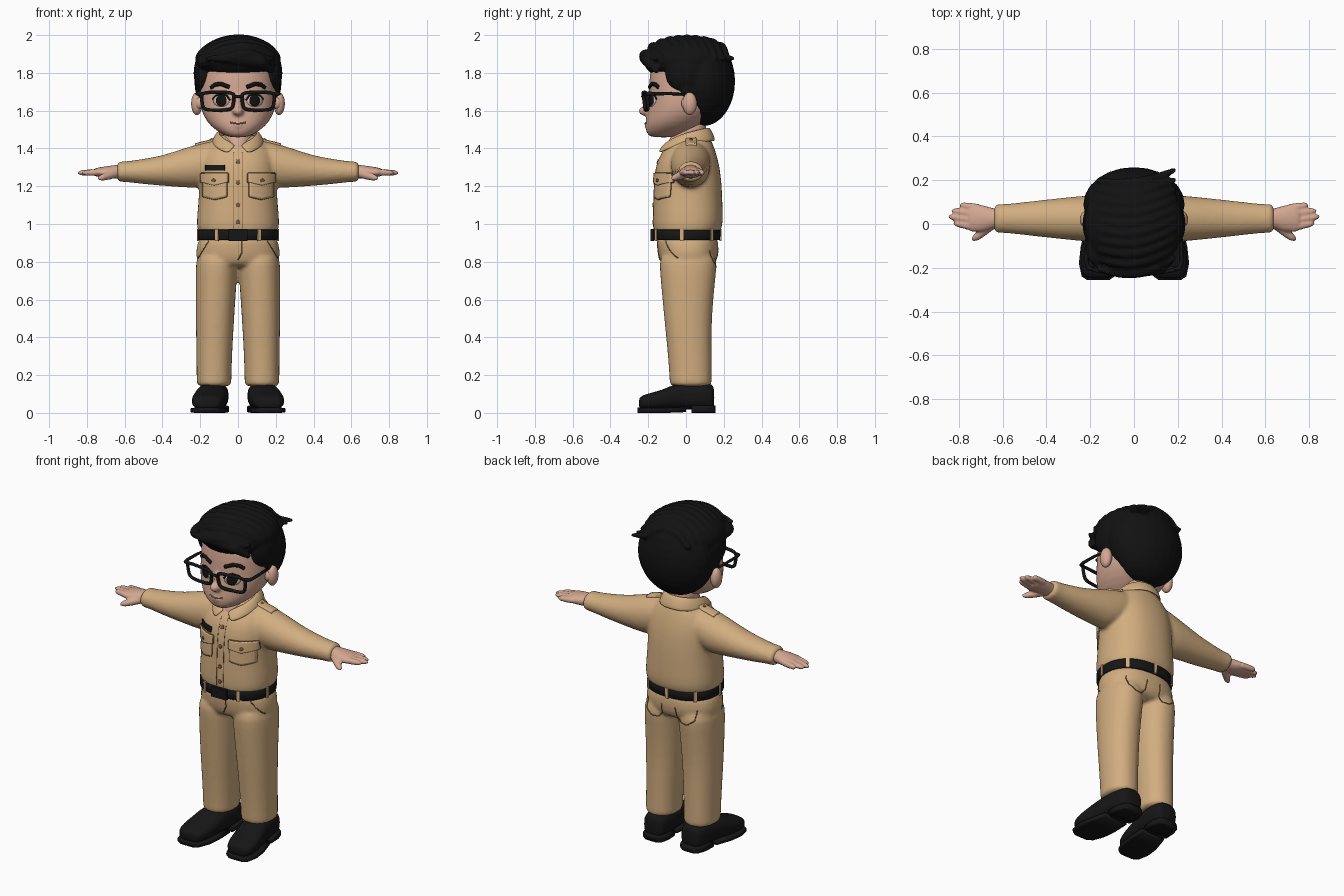
import bpy, bmesh, math
from mathutils import Vector, Matrix
from mathutils.bvhtree import BVHTree

if "Cube" in bpy.data.objects:
    bpy.data.objects.remove(bpy.data.objects["Cube"])


def material(name, rgb):
    m = bpy.data.materials.new(name)
    m.diffuse_color = (*rgb, 1)
    m.use_nodes = True
    m.node_tree.nodes["Principled BSDF"].inputs["Base Color"].default_value = m.diffuse_color
    return m


TAN = material("khaki cloth", (0.64, 0.42, 0.215))
SKIN = material("skin", (0.66, 0.39, 0.29))
HAIR = material("black hair", (0.006, 0.006, 0.006))
LEATHER = material("black leather", (0.008, 0.008, 0.008))
SEAM = material("brown seam", (0.2, 0.115, 0.05))
WHITE = material("eye white", (0.62, 0.5, 0.43))
LIP = material("lip", (0.4, 0.17, 0.13))


def loft(bm, axis, rings, n=28, p=2.0):
    """Closed skin through rings (t, c1, c2, r1, r2) along an axis."""
    prev = first = None
    for t, c1, c2, r1, r2 in rings:
        loop = []
        for i in range(n):
            a = 2 * math.pi * i / n
            u, v = [math.copysign(abs(k) ** (2 / p), k) for k in (math.cos(a), math.sin(a))]
            u, v = c1 + r1 * u, c2 + r2 * v
            loop.append(bm.verts.new({'x': (t, u, v), 'y': (u, t, v), 'z': (u, v, t)}[axis]))
        if prev:
            for i in range(n):
                bm.faces.new((prev[i], prev[(i + 1) % n], loop[(i + 1) % n], loop[i]))
        else:
            first = loop
        prev = loop
    bm.faces.new(first)
    bm.faces.new(prev)


def ball(bm, c, r):
    bmesh.ops.create_uvsphere(bm, u_segments=24, v_segments=16, radius=1,
                              matrix=Matrix.Translation(c) @ Matrix.Diagonal((*r, 1)))


def box(bm, c, s, rz=0):
    bmesh.ops.create_cube(bm, size=1, matrix=Matrix.Translation(c) @ Matrix.Rotation(rz, 4, 'Z') @ Matrix.Diagonal((*s, 1)))


def tube(bm, pts, radii, cyclic=False):
    """Round tube through points, added to the bmesh."""
    cu = bpy.data.curves.new("path", 'CURVE')
    cu.dimensions, cu.bevel_depth, cu.bevel_resolution, cu.use_fill_caps = '3D', 1, 2, True
    s = cu.splines.new('POLY')
    s.points.add(len(pts) - 1)
    for i, q in enumerate(pts):
        s.points[i].co = (*q, 1)
        s.points[i].radius = radii[i] if isinstance(radii, (list, tuple)) else radii
    s.use_cyclic_u = cyclic
    ob = bpy.data.objects.new("path", cu)
    me = bpy.data.meshes.new_from_object(ob)
    bm.from_mesh(me)
    bpy.data.objects.remove(ob)
    bpy.data.meshes.remove(me)


def finish(name, bm, mat, mirror=False, sub=0, voxel=0, smooth=0, solid=0, flat=False):
    bmesh.ops.remove_doubles(bm, verts=bm.verts, dist=1e-5)
    bmesh.ops.recalc_face_normals(bm, faces=bm.faces)
    for f in bm.faces:
        f.smooth = not flat
    me = bpy.data.meshes.new(name)
    bm.to_mesh(me)
    bm.free()
    me.materials.append(mat)
    ob = bpy.data.objects.new(name, me)
    bpy.context.collection.objects.link(ob)
    if mirror:
        ob.modifiers.new("mirror", 'MIRROR').use_mirror_merge = False
    if solid:
        m = ob.modifiers.new("solid", 'SOLIDIFY')
        m.thickness, m.offset = solid, 0
    if sub:
        m = ob.modifiers.new("sub", 'SUBSURF')
        m.levels = m.render_levels = sub
    if voxel:
        m = ob.modifiers.new("blend", 'REMESH')
        m.mode, m.voxel_size, m.use_smooth_shade = 'VOXEL', voxel, True
    if smooth:
        m = ob.modifiers.new("smooth", 'SMOOTH')
        m.factor, m.iterations = 0.5, smooth
    return ob


def surface(ob):
    bpy.context.view_layer.update()
    return BVHTree.FromObject(ob, bpy.context.evaluated_depsgraph_get())


def hit(bvh, u, v, side):
    o, d = {'front': ((u, -2, v), (0, 1, 0)), 'back': ((u, 2, v), (0, -1, 0)), 'top': (((u, v, 3)), (0, 0, -1))}[side]
    loc = bvh.ray_cast(Vector(o), Vector(d))[0]
    return loc if loc else bvh.find_nearest(Vector(o))[0]


def patch(name, bvh, mat, u0, u1, v0, v1, dip=0.0, side='front', thick=0.012, mirror=True, n=10):
    """Cloth plate laid on a surface; v1 edge dips to a point."""
    bm = bmesh.new()
    g = [[bm.verts.new(hit(bvh, u0 + (u1 - u0) * i / n, v0 + (v1 - v0 - dip * (1 - abs(2 * i / n - 1))) * j / n, side))
          for i in range(n + 1)] for j in range(n + 1)]
    for j in range(n):
        for i in range(n):
            bm.faces.new((g[j][i], g[j][i + 1], g[j + 1][i + 1], g[j + 1][i]))
    return finish(name, bm, mat, mirror, solid=thick)


def disc(name, bvh, mat, u, v, ru, rv, side='front', thick=0.008, mirror=True):
    """Oval plate laid on a surface."""
    bm, n = bmesh.new(), 20
    rings = [[bm.verts.new(hit(bvh, u + k * ru * math.cos(2 * math.pi * i / n), v + k * rv * math.sin(2 * math.pi * i / n), side))
              for i in range(n)] for k in (0.3, 0.65, 1)]
    bm.faces.new(rings[0])
    for a, b in zip(rings, rings[1:]):
        for i in range(n):
            bm.faces.new((a[i], a[(i + 1) % n], b[(i + 1) % n], b[i]))
    return finish(name, bm, mat, mirror, solid=thick)


def seam(name, bvh, mat, pts, r=0.003, side='front', mirror=True):
    """Thin line following a surface."""
    bm, path = bmesh.new(), []
    for (a, b), (c, d) in zip(pts, pts[1:]):
        path += [hit(bvh, a + (c - a) * k / 8, b + (d - b) * k / 8, side) for k in range(8)]
    tube(bm, path + [hit(bvh, *pts[-1], side)], r)
    return finish(name, bm, mat, mirror)


# Shirt: body and sleeves blended together
bm = bmesh.new()
loft(bm, 'z', [(0.935, 0, .003, .195, .16), (.96, 0, .005, .213, .178), (1.0, 0, .01, .222, .188), (1.1, 0, .01, .212, .184),
               (1.2, 0, .01, .205, .181), (1.3, 0, .008, .206, .172), (1.37, 0, .012, .195, .15), (1.425, 0, .025, .155, .118),
               (1.465, 0, .035, .105, .088), (1.475, 0, .035, .08, .07)], p=2.3)
for s in (1, -1):
    loft(bm, 'x', [(s * x, .025, z, ry, rz) for x, z, ry, rz in (
        (.08, 1.345, .09, .1), (.13, 1.335, .105, .108), (.2, 1.308, .107, .12), (.28, 1.298, .1, .105), (.4, 1.282, .087, .08),
        (.5, 1.278, .076, .067), (.58, 1.277, .067, .056), (.6, 1.277, .067, .055), (.632, 1.277, .066, .054), (.64, 1.277, .06, .05))])
shirt = finish("shirt", bm, TAN, sub=1, voxel=0.011, smooth=5)
S = surface(shirt)

# Shirt details
seam("placket_edge", S, SEAM, [(.022, 1.38), (.022, .975)], .002)
for z in (1.33, 1.22, 1.1, 1.01):
    disc("shirt_button", S, SEAM, 0, z, .011, .011, mirror=False)
patch("chest_pocket", S, TAN, .06, .185, 1.25, 1.145, .015)
seam("pocket_outline", S, SEAM, [(.06, 1.24), (.06, 1.145), (.122, 1.13), (.185, 1.145), (.185, 1.24)], .004)
patch("pocket_flap", S, TAN, .053, .192, 1.268, 1.222, .018, thick=.024)
seam("flap_outline", S, SEAM, [(.052, 1.268), (.052, 1.222), (.122, 1.202), (.193, 1.222), (.193, 1.268), (.052, 1.268)], .005)
disc("flap_button", S, SEAM, .122, 1.23, .009, .009, thick=.032)
patch("name_plate", S, LEATHER, -.17, -.07, 1.312, 1.282, mirror=False)
patch("epaulette", S, TAN, .12, .225, .0, .055, side='top', thick=.018)
disc("epaulette_button", S, SEAM, .14, .027, .008, .008, 'top', .026)

# Collar: band falling from inner top edge to outer lower edge
bm = bmesh.new()
top = [(0, .118, 1.51), (.06, .105, 1.508), (.1, .05, 1.495), (.1, -.02, 1.475), (.065, -.08, 1.445), (.006, -.115, 1.415)]
low = [(0, .155, 1.44), (.08, .14, 1.437), (.137, .06, 1.43), (.138, -.03, 1.42), (.105, -.105, 1.395), (.05, -.152, 1.368)]
rows = [[bm.verts.new(Vector(a).lerp(Vector(b), t) + Vector((0, 0, .012 * math.sin(math.pi * t)))) for t in (0, .5, 1)] for a, b in zip(top, low)]
for a, b in zip(rows, rows[1:]):
    for i in (0, 1):
        bm.faces.new((a[i], a[i + 1], b[i + 1], b[i]))
collar = finish("collar", bm, TAN, mirror=True, solid=.016, sub=2)
collar.modifiers["mirror"].use_mirror_merge = True

# Trousers: hips and two legs
bm = bmesh.new()
loft(bm, 'z', [(.765, 0, .01, .17, .12), (.8, 0, .012, .222, .153), (.86, 0, .012, .224, .163), (.91, 0, .008, .212, .162), (.94, 0, .005, .2, .158)], p=2.3)
for s in (1, -1):
    loft(bm, 'z', [(z, s * cx, cy, rx, ry) for z, cx, cy, rx, ry in (
        (.14, .127, .025, .086, .105), (.15, .127, .025, .093, .112), (.2, .127, .024, .092, .112), (.35, .125, .018, .096, .118), (.5, .122, .01, .102, .126),
        (.7, .116, .01, .109, .144), (.8, .112, .012, .112, .155), (.85, .11, .01, .1, .14))], p=2.2)
T = surface(finish("trousers", bm, TAN, sub=1, voxel=0.011, smooth=4))
seam("side_pocket_seam", T, SEAM, [(.155, .91), (.18, .87), (.21, .82)])
seam("fly_seam", T, SEAM, [(.022, .91), (.022, .85), (.0, .81)], mirror=False)
seam("back_pocket_seam", T, SEAM, [(.045, .86), (.05, .8), (.075, .77), (.12, .77), (.16, .8), (.165, .86)], side='back')

# Belt, buckle and loops
bm = bmesh.new()
loft(bm, 'z', [(.915, 0, .003, .21, .175), (.918, 0, .003, .213, .178), (.967, 0, .003, .213, .18), (.97, 0, .003, .21, .177)], n=56, p=2.3)
finish("belt", bm, LEATHER)
bm = bmesh.new()
box(bm, (0, -.178, .942), (.1, .018, .062))
finish("buckle", bm, LEATHER, flat=True)
bm = bmesh.new()
for a in (-60, -8, 45, 90):
    c, s = math.cos(math.radians(a)), math.sin(math.radians(a))
    e = (abs(c) ** 2.3 + abs(s) ** 2.3) ** (-1 / 2.3)
    box(bm, (.213 * c * e, .003 + .179 * s * e, .942), (.01, .018, .062), math.radians(a))
finish("belt_loops", bm, TAN, mirror=True, flat=True)

# Shoes with sole and heel
bm = bmesh.new()
loft(bm, 'y', [(-.25, .163, .05, .055, .026), (-.235, .163, .056, .073, .036), (-.18, .158, .062, .089, .046), (-.12, .151, .07, .09, .053),
               (-.07, .142, .084, .086, .066), (0, .132, .09, .082, .072), (.08, .127, .09, .078, .072), (.135, .125, .086, .066, .068), (.15, .125, .08, .05, .058)], p=2.6)
finish("shoe", bm, LEATHER, mirror=True, sub=1)
bm = bmesh.new()
loft(bm, 'y', [(-.257, .164, .014, .05, .014), (-.24, .164, .014, .075, .014), (-.18, .158, .014, .094, .014), (-.1, .149, .014, .094, .014), (.0, .134, .018, .08, .014)], p=6)
loft(bm, 'y', [(.03, .13, .02, .079, .02), (.1, .126, .02, .079, .02), (.14, .125, .02, .066, .02), (.156, .125, .02, .045, .02)], p=6)
finish("sole", bm, LEATHER, mirror=True)

# Hands
bm = bmesh.new()
loft(bm, 'x', [(.59, .025, 1.277, .042, .034), (.64, .025, 1.277, .046, .036), (.69, .025, 1.275, .06, .032), (.74, .027, 1.274, .063, .025), (.755, .027, 1.274, .055, .02)])
for y0, x1, y1 in ((.073, .792, .086), (.043, .828, .06), (.012, .842, .034), (-.018, .82, .004)):
    p0, p1 = Vector((.71, y0, 1.274)), Vector((x1, y1, 1.271))
    tube(bm, [p0.lerp(p1, t) for t in (0, .5, .9, 1.05)], [.019, .018, .015, .006])
tube(bm, [(.65, .0, 1.268), (.69, -.035, 1.255), (.72, -.06, 1.246), (.74, -.073, 1.24)], [.026, .022, .018, .008])
finish("hand", bm, SKIN, mirror=True, voxel=0.006, smooth=3)

# Head with nose and lips, neck, ears
bm = bmesh.new()
loft(bm, 'z', [(1.458, 0, -.12, .04, .06), (1.472, 0, -.11, .08, .097), (1.515, 0, -.075, .145, .143), (1.57, 0, -.033, .184, .177),
               (1.63, 0, 0, .203, .202), (1.7, 0, .01, .204, .208), (1.8, 0, .015, .2, .21), (1.88, 0, .02, .18, .185), (1.93, 0, .02, .12, .12)], p=2.2)
ball(bm, (0, -.212, 1.598), (.03, .04, .026))
ball(bm, (0, -.198, 1.635), (.017, .024, .05))
ball(bm, (0, -.198, 1.523), (.04, .022, .02))
H = surface(finish("head", bm, SKIN, sub=1, voxel=0.009, smooth=3))
bm = bmesh.new()
loft(bm, 'z', [(1.36, 0, -.02, .06, .1), (1.42, 0, -.003, .075, .105), (1.48, 0, .02, .08, .085), (1.57, 0, .03, .085, .085)])
finish("neck", bm, SKIN, sub=1)
bm = bmesh.new()
ball(bm, (.218, .02, 1.637), (.03, .038, .06))
ball(bm, (.205, -.005, 1.64), (.025, .02, .03))
finish("ear", bm, SKIN, mirror=True)

# Face details
disc("eye_white", H, WHITE, .088, 1.652, .042, .031, thick=.004)
disc("iris", H, HAIR, .087, 1.653, .028, .031, thick=.008)
seam("eyelid", H, HAIR, [(.042, 1.655), (.06, 1.68), (.09, 1.688), (.12, 1.678), (.135, 1.66)], .005)
seam("eyebrow", H, HAIR, [(.045, 1.724), (.09, 1.742), (.122, 1.738), (.142, 1.722)], .011)
seam("mouth", H, LIP, [(0, 1.531), (.02, 1.533), (.042, 1.538)], .004)

# Glasses: rims, bridge and temples
bm = bmesh.new()
rim = []
for i in range(32):
    a = 2 * math.pi * i / 32
    u, v = [math.copysign(abs(k) ** 0.45, k) for k in (math.cos(a), math.sin(a))]
    x, z = .107 + (.084 + .006 * v) * u, 1.65 + .047 * v
    rim.append((x, -.222 + .5 * x * x - .12 * (z - 1.65), z))
tube(bm, rim, .0095, True)
tube(bm, [(-.03, -.224, 1.672), (0, -.23, 1.676), (.03, -.224, 1.672)], .008)
tube(bm, [(.185, -.208, 1.688), (.21, -.2, 1.69), (.218, -.17, 1.69), (.216, -.08, 1.69), (.208, .0, 1.685)], [.01, .012, .009, .008, .007])
finish("glasses", bm, LEATHER, mirror=True)

# Hair: back mass, cap, sides and swept locks
bm = bmesh.new()
ball(bm, (0, .09, 1.755), (.232, .17, .237))
ball(bm, (0, .005, 1.868), (.228, .232, .122))
for s in (1, -1):
    ball(bm, (s * .172, .0, 1.8), (.063, .11, .11))
    ball(bm, (s * .198, .002, 1.715), (.022, .03, .05))
for k in range(10):
    y0, path = -.205 + k * .045, []
    for i in range(13):
        x = -.17 + .36 * i / 12
        y = y0 - .04 * math.sin(math.pi * i / 12) + .05 * i / 12
        q = max(.02, 1 - (x / .228) ** 2 - ((y - .005) / .236) ** 2)
        path.append((x, y, 1.86 + .118 * math.sqrt(q)))
    tube(bm, path, [.008 + .02 * math.sin(math.pi * (i + .7) / 13.4) for i in range(13)])
for k in range(4):
    tube(bm, [(-.12 + .02 * k, -.17, 1.9 - .005 * k), (-.03 + .02 * k, -.212, 1.875), (.08 + .015 * k, -.2, 1.86), (.16 + .008 * k, -.15, 1.835 - .01 * k)],
         [.018, .034, .032, .014])
ball(bm, (-.165, -.11, 1.86), (.055, .085, .042))
finish("hair", bm, HAIR, voxel=0.009, smooth=2)
